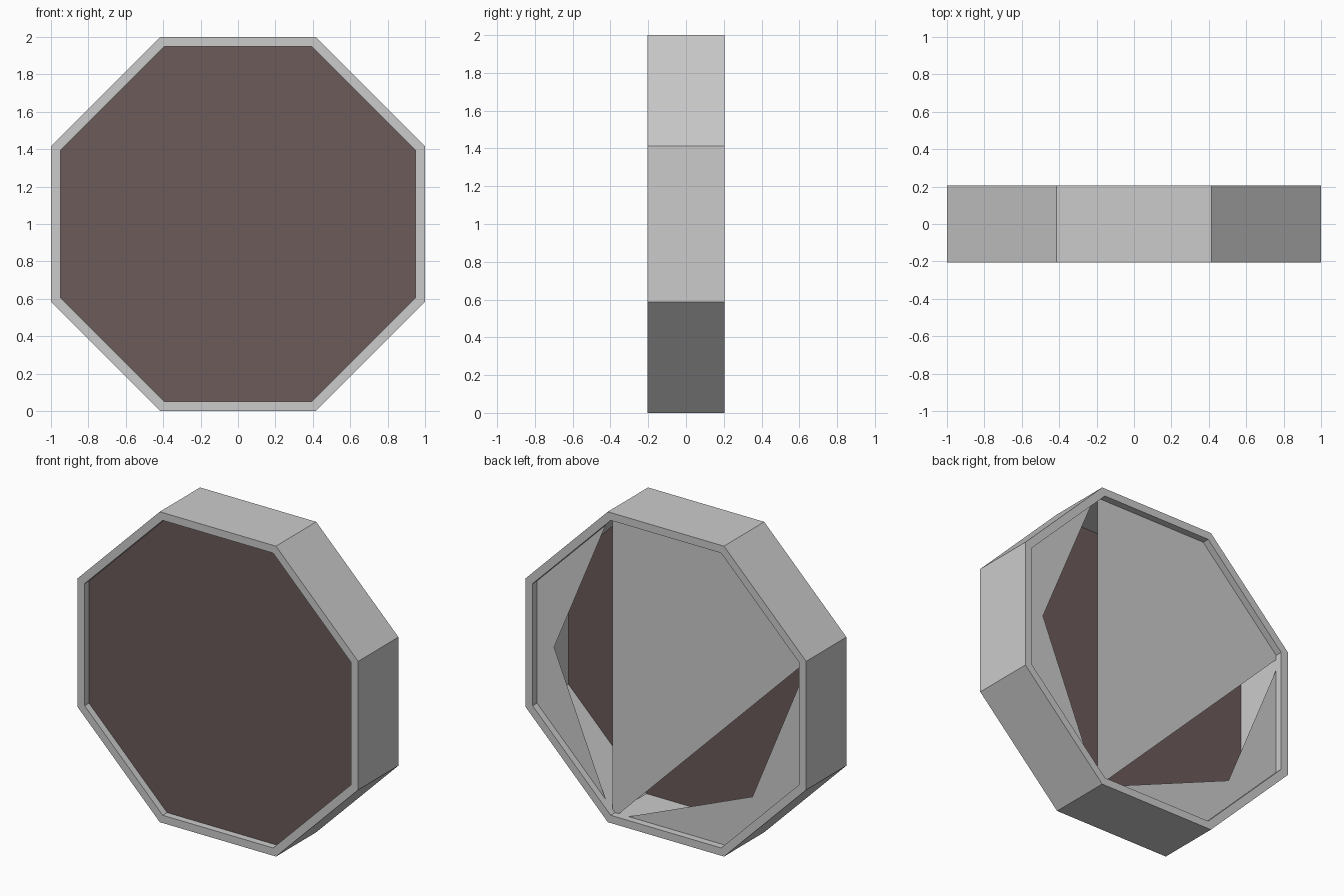
import bpy
from math import cos, sin, pi
from mathutils import Vector

cube = bpy.data.objects.get("Cube")
if cube:
    bpy.data.objects.remove(cube)

HALF_DEPTH = 0.205   # half of the frame depth
PLATE_Y = 0.16       # distance of both plates from the middle
INNER = 0.95         # inner apothem of the frame
SIDES = 8


def material(name, rgb):
    mat = bpy.data.materials.new(name)
    mat.use_nodes = True
    mat.diffuse_color = (*rgb, 1)
    shader = mat.node_tree.nodes["Principled BSDF"]
    shader.inputs["Base Color"].default_value = (*rgb, 1)
    shader.inputs["Roughness"].default_value = 0.8
    return mat


def build(name, verts, faces, mat):
    mesh = bpy.data.meshes.new(name)
    mesh.from_pydata(verts, [], faces)
    mesh.materials.append(mat)
    obj = bpy.data.objects.new(name, mesh)
    bpy.context.collection.objects.link(obj)
    return obj


def octagon(apothem, y):
    """Corners counter-clockwise from the upper +x corner, seen from the front."""
    radius = apothem / cos(pi / SIDES)
    angles = [(i + 0.5) * 2 * pi / SIDES for i in range(SIDES)]
    return [Vector((radius * cos(a), y, 1 + radius * sin(a))) for a in angles]


grey = material("light grey metal", (0.6, 0.6, 0.6))
brown = material("dark brown", (0.147, 0.103, 0.101))

# Frame: four octagon loops joined into a square-section ring
loops = [(1, -HALF_DEPTH), (1, HALF_DEPTH), (INNER, HALF_DEPTH), (INNER, -HALF_DEPTH)]
verts = [v for apothem, y in loops for v in octagon(apothem, y)]
faces = []
for k in range(len(loops)):
    a, b = k * SIDES, (k + 1) % len(loops) * SIDES
    for i in range(SIDES):
        j = (i + 1) % SIDES
        faces.append((a + i, a + j, b + j, b + i))
build("octagon_frame", verts, faces, grey)

# Front panel, recessed inside the frame
build("front_panel", octagon(INNER + 0.005, -PLATE_Y), [tuple(range(SIDES))], brown)

# Back plate with two triangular openings that meet at the bottom
corners = octagon(0.998, PLATE_Y)
(left_up, top_left, top_right, right_up,
 right_low, bottom_right, bottom_left, left_low) = range(SIDES)
tip = 2 ** 0.5 * 2 - 2   # radius where the diagonals of the octagon cross
left_tip, right_tip = SIDES, SIDES + 1
for angle in (0, 1.25 * pi):
    corners.append(Vector((tip * cos(angle), PLATE_Y, 1 + tip * sin(angle))))
# +x is the left side; the lower corners follow the counter-clockwise order
low_x, high_x = bottom_right, bottom_left
plate = [
    (top_left, top_right, right_up, high_x),
    (left_up, top_left, left_tip, high_x, left_low),
    (right_up, right_low, low_x, high_x, right_tip),
]
build("back_plate", corners, [f[::-1] for f in plate], grey)
